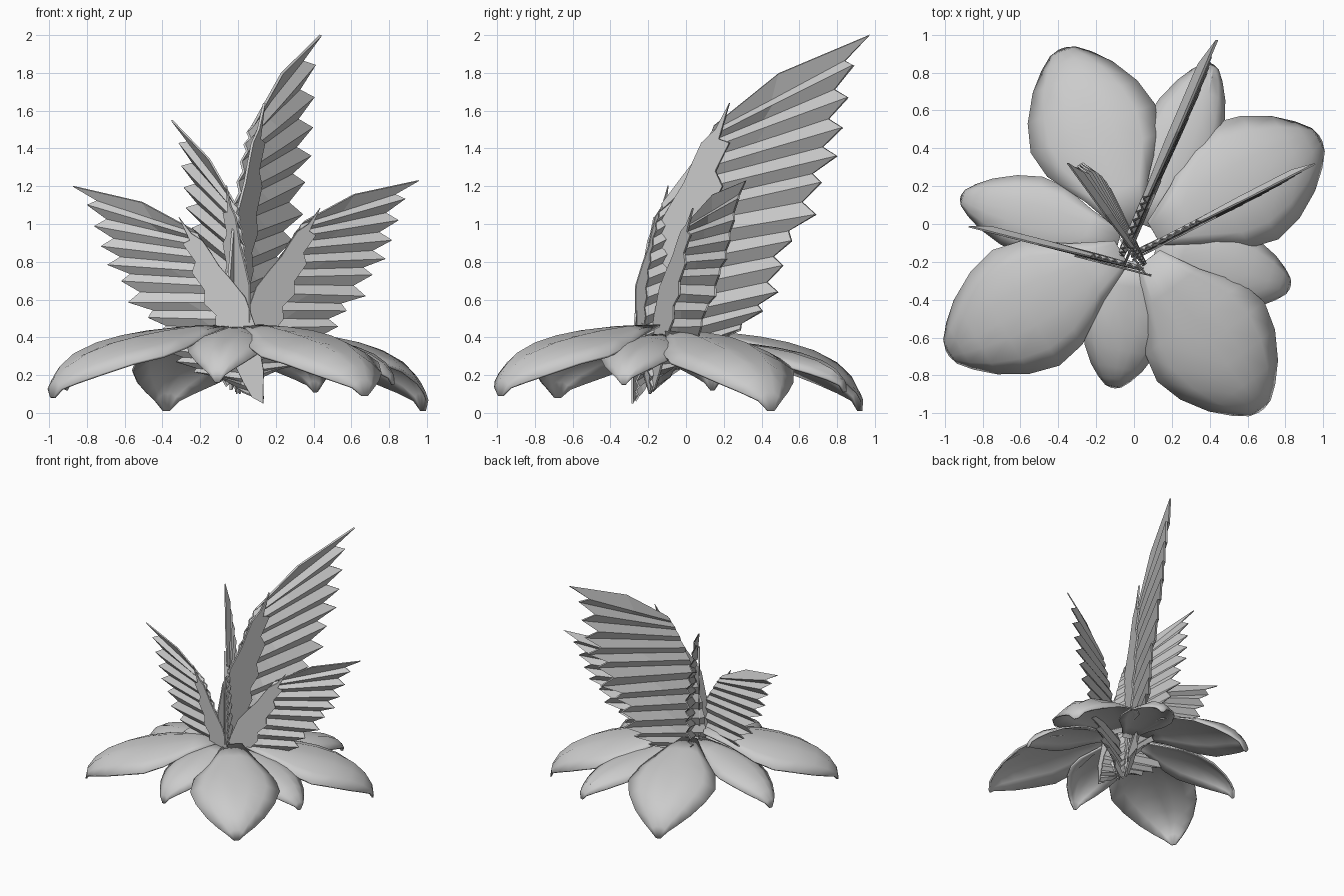
import bpy
import math
from mathutils import Vector

cube = bpy.data.objects.get("Cube")
if cube:
    bpy.data.objects.remove(cube)

grey = bpy.data.materials.new("pale grey")
grey.use_nodes = True
grey.diffuse_color = (0.6, 0.6, 0.6, 1)
grey.node_tree.nodes["Principled BSDF"].inputs["Base Color"].default_value = (0.6, 0.6, 0.6, 1)


def make(name, verts, faces, thickness, smooth=False):
    mesh = bpy.data.meshes.new(name)
    mesh.from_pydata(verts, [], faces)
    mesh.materials.append(grey)
    obj = bpy.data.objects.new(name, mesh)
    bpy.context.collection.objects.link(obj)
    solid = obj.modifiers.new("thickness", 'SOLIDIFY')
    solid.thickness = thickness
    solid.offset = 0
    if smooth:
        bpy.ops.object.select_all(action='DESELECT')
        obj.select_set(True)
        bpy.context.view_layer.objects.active = obj
        bpy.ops.object.shade_smooth_by_angle(angle=math.radians(35))
    return obj


def grid_faces(rows, cols):
    return [(r * cols + c, r * cols + c + 1, (r + 1) * cols + c + 1, (r + 1) * cols + c)
            for r in range(rows - 1) for c in range(cols - 1)]


def sample(points, t):
    """Point at fraction t along an evenly spaced list of points."""
    k = min(int(t * (len(points) - 1)), len(points) - 2)
    f = t * (len(points) - 1) - k
    return Vector(points[k]).lerp(Vector(points[k + 1]), f)


# Petals: along, width factor, height drop, edge droop
STATIONS = [(0, .2, 0, .0), (.2, .5, .02, .04), (.4, .9, .08, .08), (.55, 1, .15, .1),
            (.7, .88, .25, .1), (.84, .64, .4, .1), (.93, .4, .57, .08), (.985, .2, .77, .04),
            (1, .05, 1, 0)]
# Cross-section: two soft ridges and a shallow central groove
SECTION = [(-1, 1), (-.7, .5), (-.3, 0), (0, .12), (.3, 0), (.7, .5), (1, 1)]


def petal(name, tip, half_width, top):
    centre = Vector((.02, -.1))
    end = Vector(tip[:2])
    along = (end - centre).normalized()
    start = centre + along * .1
    side = Vector((-along.y, along.x))
    drop = top - tip[2]
    verts = []
    for t, w, h, droop in STATIONS:
        for s, d in SECTION:
            p = start.lerp(end, t) + side * s * w * half_width
            verts.append((p.x, p.y, top - h * drop - d * droop * half_width * 3))
    make(name, verts, grid_faces(len(STATIONS), len(SECTION)), .014, True)


for name, tip, top in [("back", (-.38, .92, .01), .43), ("left", (.98, .45, .01), .43),
                       ("front", (.67, -.98, .09), .46), ("right", (-.98, -.68, .08), .46)]:
    petal("large_petal_" + name, tip, .35, top)
for name, tip, top in [("back", (.41, .84, .11), .38), ("left", (.82, -.33, .15), .41),
                       ("front", (-.11, -.86, .16), .45), ("right", (-.91, .14, .12), .41)]:
    petal("small_petal_" + name, tip, .21, top)

# Wing outline: feather tips, leading edge, and the flat covert plate
TIPS = [(1.25, 1.88), (1.16, 1.72), (1.13, 1.55), (1.1, 1.39), (1.07, 1.24), (.98, 1.1),
        (.95, .93), (.81, .79), (.76, .66), (.73, .52), (.64, .42), (.51, .32), (.34, .26), (.15, .11)]
LEADING = [(.35, 1.4), (.28, 1.28), (.19, 1.08), (.11, .86), (.04, .6), (0, .34), (0, .16), (0, .02)]
COVERT = [(0, 0), (-.04, .25), (-.03, .58), (.02, .83), (.11, .98), (.19, 1.1), (.24, 1.21),
          (.29, 1.31), (.37, 1.38), (.45, 1.52), (.39, 1.33), (.45, 1.31), (.37, 1.16),
          (.41, 1.08), (.33, .93), (.35, .83), (.27, .73), (.29, .63), (.23, .53),
          (.24, .43), (.18, .33), (.13, .18), (.08, .06)]


def wing(name, base, tip, side, bow):
    base = Vector(base)
    reach = Vector(tip) - base
    flat = Vector((reach.x, reach.y, 0))
    heading = flat.normalized()
    normal = Vector((heading.y, -heading.x, 0)) * side
    ref = Vector(TIPS[0])
    scale = reach.length / ref.length
    turn = math.atan2(reach.z, flat.length) - math.atan2(ref.y, ref.x)

    def place(p, depth):
        u = p[0] * math.cos(turn) - p[1] * math.sin(turn)
        v = p[0] * math.sin(turn) + p[1] * math.cos(turn)
        return base + (heading * u + normal * depth + Vector((0, 0, v))) * scale

    # Pleated feathers: rows alternate between a tip ridge and a notch valley
    verts = []
    rows = 2 * len(TIPS) - 1
    for r in range(rows):
        inner = sample(LEADING, r / (rows - 1))
        if r % 2 == 0:
            outer = Vector(TIPS[r // 2])
        else:
            outer = (Vector(TIPS[r // 2]) + Vector(TIPS[r // 2 + 1])) / 2
            outer = outer.lerp(inner, .13)
        mid = inner.lerp(outer, .45)
        if r == 0:
            mid += Vector((-.03, .06))
        depth = .02 if r % 2 == 0 else -.02
        sweep = bow * math.sin(math.pi * r / (rows - 1))
        verts += [place(inner, depth * .6), place(mid, depth + sweep * .45),
                  place(outer, depth + sweep)]
    make(name + "_feathers", verts, grid_faces(rows, 3), .014 * scale)

    # Flat covert lying over the feather roots on one face
    make(name + "_covert", [place(p, .035) for p in COVERT], [range(len(COVERT))], .014 * scale)


wing("tall_wing", (-.07, -.17, .12), (.42, .98, 2.0), 1, .02)
wing("left_wing", (-.02, -.17, .1), (.95, .33, 1.23), 1, .02)
wing("back_wing", (.03, -.18, .1), (-.34, .33, 1.55), -1, -.11)
wing("right_wing", (.14, -.26, .05), (-.87, 0, 1.2), -1, 0)
